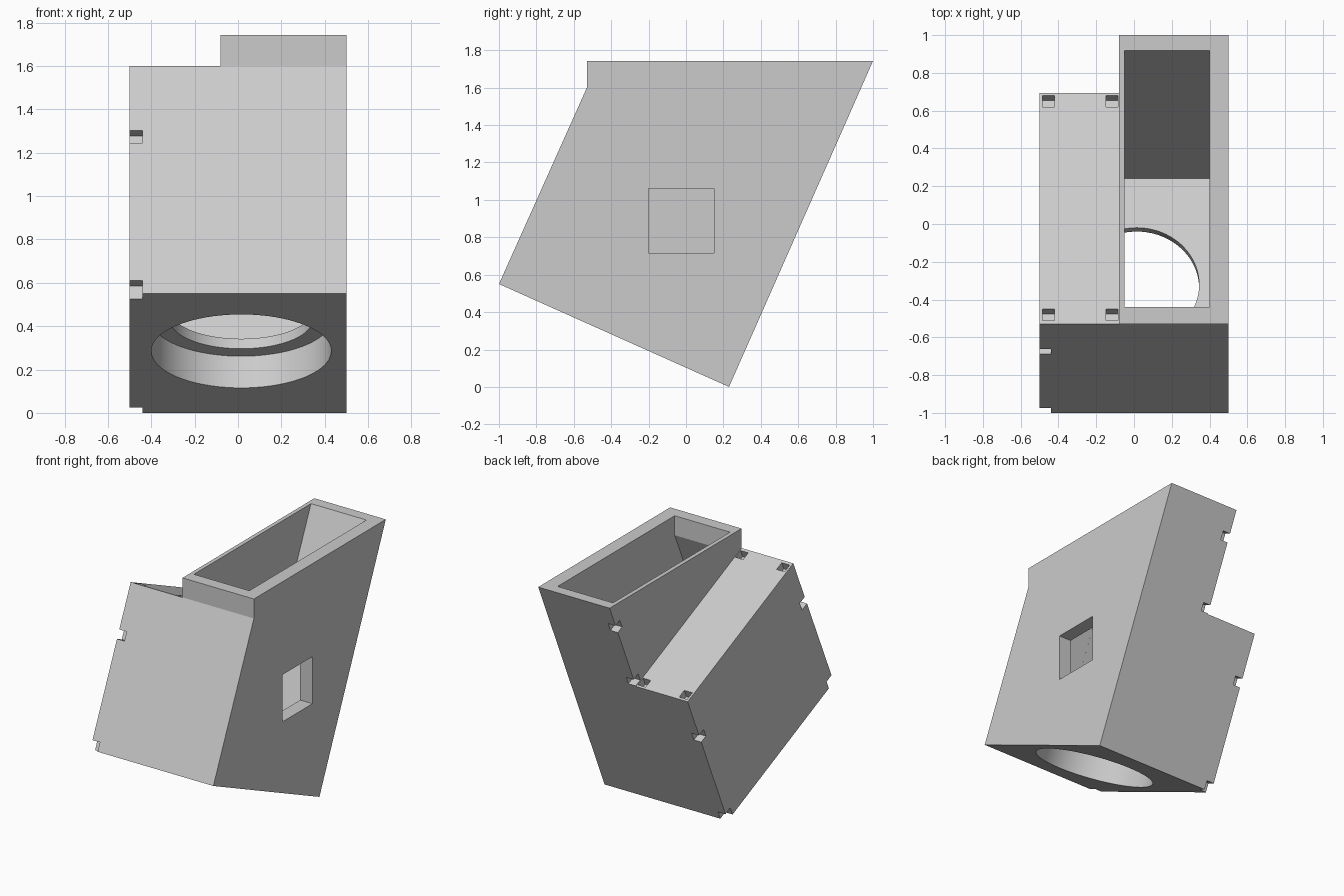
import bpy, bmesh, math
from mathutils import Matrix, Vector

if "Cube" in bpy.data.objects:
    bpy.data.objects.remove(bpy.data.objects["Cube"], do_unlink=True)

# Tilted frame: u runs along the underside, v up the sloping front
TILT = math.atan2(0.55, 1.23)
FRAME = Matrix.Translation((0, -1, 0.55)) @ Matrix.Rotation(-TILT, 4, 'X')
WALL, DEEP, STEP_X, SHELF = 0.083, 1.347, -0.08, 1.15
FLOOR = 0.21


def tilted(u, v):
    p = FRAME @ Vector((0, u, v))
    return p.y, p.z


def add_object(name, bm):
    bmesh.ops.recalc_face_normals(bm, faces=bm.faces)
    mesh = bpy.data.meshes.new(name)
    bm.to_mesh(mesh)
    bm.free()
    obj = bpy.data.objects.new(name, mesh)
    bpy.context.collection.objects.link(obj)
    return obj


def prism(name, x0, x1, outline):
    """Extrude a (y, z) outline across x."""
    bm = bmesh.new()
    face = bm.faces.new([bm.verts.new((x0, y, z)) for y, z in outline])
    ext = bmesh.ops.extrude_face_region(bm, geom=[face])
    moved = [g for g in ext["geom"] if isinstance(g, bmesh.types.BMVert)]
    bmesh.ops.translate(bm, verts=moved, vec=(x1 - x0, 0, 0))
    return add_object(name, bm)


def tilted_box(name, x, u, v):
    corners = [(u[0], v[0]), (u[1], v[0]), (u[1], v[1]), (u[0], v[1])]
    return prism(name, x[0], x[1], [tilted(*c) for c in corners])


def bore(name, radius, v0, v1):
    bm = bmesh.new()
    place = FRAME @ Matrix.Translation((0.015, 0.65, (v0 + v1) / 2))
    bmesh.ops.create_cone(bm, cap_ends=True, segments=80, radius1=radius,
                          radius2=radius, depth=v1 - v0, matrix=place)
    return add_object(name, bm)


# Outer housing
housing = prism("housing", -0.5, 0.5, [
    (-1, 0.55), (0.23, 0), (1, 1.743), (-0.53, 1.743), (-0.53, 1.60)])

cutters = [
    # Lowered shelf beside the tall hopper
    tilted_box("shelf_cutter", (-0.7, STEP_X), (-1, 3), (SHELF, 3)),
    # Hopper cavity, open at the top
    prism("hopper_cutter", -0.05, 0.40, [
        tilted(WALL, FLOOR), tilted(DEEP - WALL, FLOOR),
        tilted(DEEP - WALL, 2.05), (-0.44, 2.0), (-0.44, 1.60)]),
    # Side chamber beneath the shelf
    tilted_box("chamber_cutter", (-0.41, -0.04), (WALL, DEEP - WALL),
               (FLOOR, SHELF - WALL)),
    # Stepped round opening in the underside
    bore("recess_cutter", 0.415, -0.2, 0.16),
    bore("opening_cutter", 0.33, 0.1, 0.3),
    # Square side window
    prism("window_cutter", 0.3, 0.6, [
        (-0.2, 0.715), (0.15, 0.715), (0.15, 1.06), (-0.2, 1.06)]),
]

# Notches along the front and back edges of the side panel
front, back = (-0.1, 0.062), (DEEP - 0.062, DEEP + 0.1)
for u in (front, back):
    for v in ((-0.1, 0.065), (0.76, 0.825)):
        cutters.append(tilted_box("edge_notch", (-0.6, -0.44), u, v))
# Notches up the back edge of the hopper
for v in ((1.155, 1.215), (1.67, 1.735)):
    cutters.append(tilted_box("hopper_notch", (-0.1, -0.02), back, v))
# Square sockets in the shelf corners
for x in ((-0.485, -0.42), (-0.148, -0.085)):
    for u in ((0.022, 0.087), (DEEP - 0.087, DEEP - 0.022)):
        cutters.append(tilted_box("socket", x, u, (SHELF - 0.06, SHELF + 0.1)))

# Cut everything out of the housing
for cutter in cutters:
    cutter.hide_render = True
    mod = housing.modifiers.new(cutter.name, 'BOOLEAN')
    mod.operation, mod.solver, mod.object = 'DIFFERENCE', 'EXACT', cutter
bpy.context.view_layer.update()
result = housing.evaluated_get(bpy.context.evaluated_depsgraph_get())
final = bpy.data.meshes.new_from_object(result)
housing.modifiers.clear()
housing.data = final
for cutter in cutters:
    bpy.data.objects.remove(cutter, do_unlink=True)

# One light grey finish
grey = bpy.data.materials.new("light_grey")
grey.use_nodes = True
grey.diffuse_color = (0.6, 0.6, 0.6, 1)
grey.node_tree.nodes["Principled BSDF"].inputs["Base Color"].default_value = (0.6, 0.6, 0.6, 1)
final.materials.clear()
final.materials.append(grey)

# Smooth bores, crisp edges
bpy.ops.object.select_all(action='DESELECT')
housing.select_set(True)
bpy.context.view_layer.objects.active = housing
bpy.ops.object.shade_smooth_by_angle(angle=math.radians(20))
